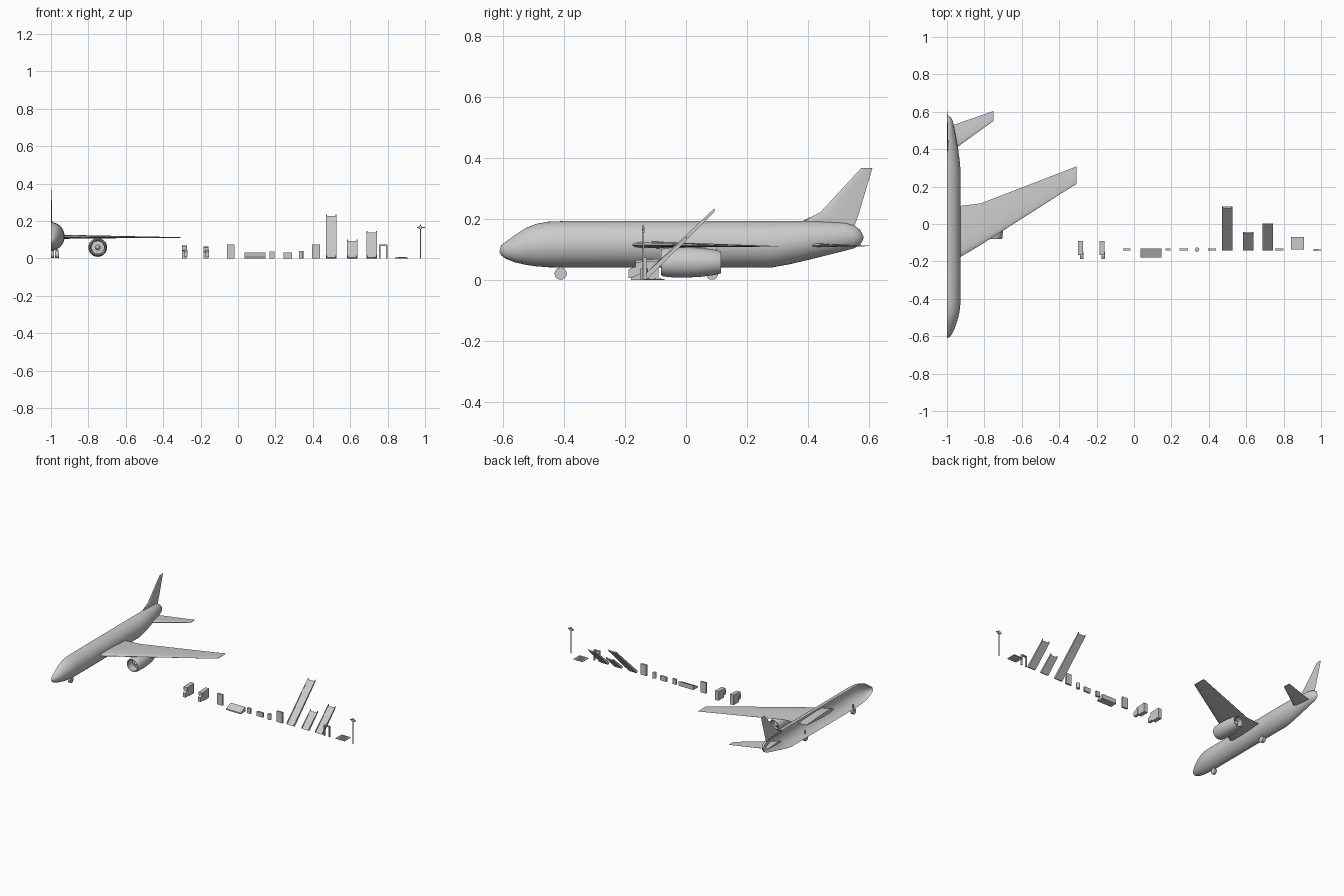
import bpy, bmesh, math
from mathutils import Vector

if "Cube" in bpy.data.objects:
    bpy.data.objects.remove(bpy.data.objects["Cube"])


def finish(bm, name, smooth=None):
    bmesh.ops.recalc_face_normals(bm, faces=bm.faces)
    me = bpy.data.meshes.new(name)
    bm.to_mesh(me)
    bm.free()
    ob = bpy.data.objects.new(name, me)
    bpy.context.collection.objects.link(ob)
    if smooth:
        bpy.ops.object.select_all(action='DESELECT')
        ob.select_set(True)
        bpy.context.view_layer.objects.active = ob
        bpy.ops.object.shade_smooth_by_angle(angle=math.radians(smooth))
    return ob


def loft(name, rings, closed=True, caps=True, smooth=40):
    bm = bmesh.new()
    vs = [[bm.verts.new(p) for p in r] for r in rings]
    n = len(vs[0])
    for a, b in zip(vs, vs[1:]):
        for i in range(n if closed else n - 1):
            j = (i + 1) % n
            bm.faces.new((a[i], a[j], b[j], b[i]))
    if caps:
        bm.faces.new(vs[0])
        bm.faces.new(vs[-1])
    bmesh.ops.remove_doubles(bm, verts=bm.verts, dist=1e-5)
    return finish(bm, name, smooth)


def box(name, x0, x1, y0, y1, z0, z1):
    return prism(name, x0, x1, [(y0, z0), (y1, z0), (y1, z1), (y0, z1)])


def prism(name, x0, x1, profile):
    return loft(name, [[(x, y, z) for y, z in profile] for x in (x0, x1)], smooth=None)


def lathe_y(name, x, z, profile, n=32):
    # profile of (radius, y) turned about a fore-aft axis
    return loft(name, [[(x + r * math.cos(2 * math.pi * i / n), y, z + r * math.sin(2 * math.pi * i / n))
                        for i in range(n)] for r, y in profile], caps=False)


def cylinder(name, c, r, depth, axis, n=20):
    bm = bmesh.new()
    bmesh.ops.create_cone(bm, cap_ends=True, segments=n, radius1=r, radius2=r, depth=depth,
                          matrix=Vector((0, 0, 1)).rotation_difference(Vector(axis)).to_matrix().to_4x4())
    bmesh.ops.translate(bm, verts=bm.verts, vec=c)
    return finish(bm, name, 40)


# Half fuselage shell: y, bottom, top, half width
stations = [(-.61, .092, .094, .001), (-.605, .081, .114, .015), (-.59, .07, .125, .026),
            (-.56, .058, .147, .041), (-.525, .05, .17, .053), (-.49, .045, .184, .063),
            (-.45, .042, .191, .070), (-.40, .041, .193, .073), (-.2, .041, .193, .073),
            (.1, .041, .193, .073), (.28, .041, .193, .073), (.34, .052, .193, .068),
            (.40, .066, .193, .060), (.46, .081, .191, .049), (.52, .096, .187, .038),
            (.55, .104, .179, .031), (.57, .115, .164, .022), (.58, .134, .144, .005)]
loft("fuselage", [[(-1 + w * math.sin(math.pi * i / 20), y, (b + t) / 2 + (t - b) / 2 * math.cos(math.pi * i / 20))
                   for i in range(21)] for y, b, t, w in stations], closed=False, caps=False)

# Lifting surfaces
FOIL = [(0, 0), (.03, .28), (.12, .44), (.32, .5), (.65, .32), (1, .03),
        (1, -.03), (.65, -.32), (.32, -.5), (.12, -.44), (.03, -.28)]


def surface(name, sections):
    loft(name, [[(x, le + (te - le) * u, z + t * v) for u, v in FOIL] for x, le, te, z, t in sections])


surface("wing", [(-.985, -.205, .093, .114, .026), (-.927, -.176, .097, .115, .022),
                 (-.82, -.112, .11, .115, .017), (-.307, .215, .308, .111, .004)])
surface("tailplane", [(-.99, .375, .52, .115, .013), (-.944, .412, .537, .114, .011),
                      (-.75, .552, .604, .112, .004)])

# Half fin
fin = [(.175, .38, .55, .007), (.195, .385, .558, .007), (.222, .44, .567, .006), (.367, .574, .61, .003)]
loft("fin", [[(-1 + t * v * 2, le + (te - le) * u, z) for u, v in FOIL[:6]] for z, le, te, t in fin],
     closed=False, caps=False)

# Engine nacelle, fan and pylon
EX, EZ = -.75, .058
lathe_y("engine_nacelle", EX, EZ, [(.036, -.02), (.034, -.06), (.037, -.077), (.042, -.081), (.046, -.074),
                                   (.049, -.045), (.05, 0), (.047, .05), (.042, .09), (.036, .114), (.031, .112), (.03, .06)])
lathe_y("engine_fan", EX, EZ, [(.036, -.03), (.013, -.032), (.008, -.048), (0, -.058)])
lathe_y("engine_exhaust", EX, EZ, [(.031, .07), (.016, .08), (0, .115)])
prism("engine_pylon", EX - .005, EX + .005, [(-.04, .1), (.10, .09), (.10, .115), (-.03, .116)])

# Landing gear
for name, x, y, w in (("nose", -.991, -.41, .016), ("main", -.968, .085, .022)):
    cylinder(name + "_wheel", (x, y, .021), .02, w, (1, 0, 0))
    cylinder(name + "_strut", (x, y, .045), .004, .05, (0, 0, 1), 10)

# Two check-in desks with a sloping front
for i, (x, h) in enumerate(((-.30, .069), (-.185, .063))):
    prism(f"desk_body_{i}", x, x + .028, [(-.15, 0), (-.09, 0), (-.09, h), (-.165, h - .004), (-.165, h - .026), (-.15, h - .03)])
    prism(f"desk_front_{i}", x + .011, x + .03, [(-.188, .006), (-.15, .006), (-.15, .045), (-.17, .043), (-.188, .035)])

# Standing panels and low cabinets
B0, B1 = -.143, -.13
for name, x0, x1, h in (("panel_a", -.06, -.018, .074), ("cabinet_a", .168, .196, .036),
                        ("cabinet_b", .243, .29, .031), ("panel_b", .395, .438, .074)):
    box(name, x0, x1, B0, B1, 0, h)

# Sloping bench and bin
prism("sloping_bench", .035, .147, [(-.18, 0), (-.13, 0), (-.13, .031), (-.18, .008)])
cylinder("bin", (.337, -.137, .019), .012, .038, (0, 0, 1))

# Escalators: sloping trough between two side rails
for i, (x0, x1, h, y1) in enumerate(((.47, .527, .235, .093), (.583, .639, .1, -.042), (.687, .743, .145, .004))):
    y0, d = -.143, .012

    def slab(name, a, b, top, low):
        prism(f"escalator_{name}_{i}", a, b, [(y0, top), (y0 + d, low), (y1, h - d + low), (y1 - d + top, h - d + top)])
    slab("steps", x0, x1, .004, 0)
    slab("rail_left", x0, x0 + .005, .012, 0)
    slab("rail_right", x1 - .005, x1, .012, 0)

# Security arch
for name, x0, x1, z0, z1 in (("left", .755, .761, 0, .074), ("right", .792, .798, 0, .074), ("top", .761, .792, .067, .074)):
    box("arch_" + name, x0, x1, B0, B1, z0, z1)

# Floor grate
box("grate_base", .84, .91, -.137, -.07, 0, .004)
for k in range(3):
    box(f"grate_slat_{k}", .852, .898, -.123 + k * .018, -.118 + k * .018, .004, .007)

# Lamp post
box("post", .973, .978, -.142, -.137, 0, .18)
box("post_arm", .956, .999, -.142, -.137, .162, .168)
box("post_lamp", .966, .985, -.144, -.135, .156, .174)
